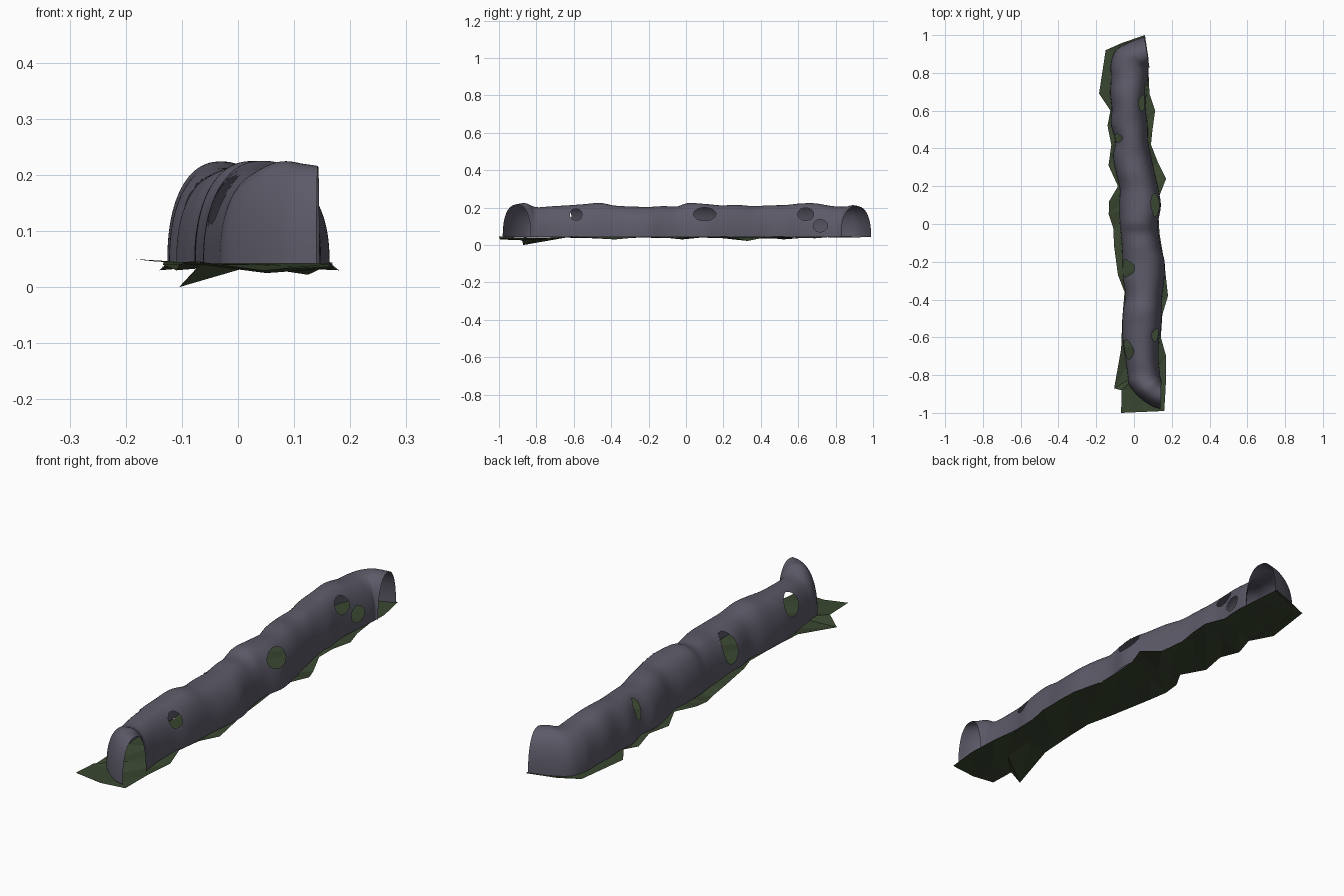
import bpy, bmesh, math
from mathutils import Vector


def material(name, rgb):
    m = bpy.data.materials.new(name)
    m.diffuse_color = (*rgb, 1)
    return m


STONE = material("grey_stone", (0.108, 0.102, 0.138))
GRASS = material("dark_green", (0.042, 0.062, 0.030))


def make_object(name, bm, mat, smooth):
    me = bpy.data.meshes.new(name)
    bm.to_mesh(me)
    bm.free()
    me.materials.append(mat)
    for p in me.polygons:
        p.use_smooth = smooth
    ob = bpy.data.objects.new(name, me)
    bpy.context.collection.objects.link(ob)
    return ob


# Tunnel: straight rings as (y, left x, right x, top z)
straight = [
    (-0.79, -0.035, 0.138, 0.202), (-0.72, -0.045, 0.130, 0.207),
    (-0.62, -0.060, 0.132, 0.213), (-0.54, -0.062, 0.145, 0.219),
    (-0.46, -0.058, 0.148, 0.225), (-0.38, -0.045, 0.150, 0.211),
    (-0.29, -0.058, 0.160, 0.206), (-0.20, -0.060, 0.162, 0.204),
    (-0.12, -0.064, 0.142, 0.208), (-0.05, -0.070, 0.130, 0.206),
    (0.01, -0.076, 0.128, 0.224), (0.10, -0.078, 0.142, 0.220),
    (0.19, -0.076, 0.128, 0.212), (0.27, -0.095, 0.110, 0.215),
    (0.36, -0.110, 0.090, 0.208), (0.44, -0.100, 0.075, 0.212),
    (0.53, -0.122, 0.072, 0.214), (0.61, -0.118, 0.062, 0.222),
    (0.69, -0.126, 0.066, 0.223), (0.77, -0.122, 0.074, 0.210),
]
# Both ends turn towards +x: (left x, left y, right x, right y, top z)
front_bend = [(0.140, -0.980, 0.145, -0.830, 0.216), (0.085, -0.960, 0.143, -0.822, 0.220),
              (0.020, -0.910, 0.141, -0.815, 0.224), (-0.025, -0.850, 0.139, -0.805, 0.210)]
back_bend = [(-0.122, 0.850, 0.076, 0.805, 0.205), (-0.095, 0.920, 0.074, 0.818, 0.207),
             (-0.030, 0.960, 0.075, 0.825, 0.213), (0.055, 0.990, 0.082, 0.830, 0.208)]
rings = front_bend + [(l, y, r, y, t) for y, l, r, t in straight] + back_bend


def catmull(t):
    i = min(int(t), len(rings) - 2)
    f = t - i
    p = [rings[min(max(i + k, 0), len(rings) - 1)] for k in (-1, 0, 1, 2)]
    return [0.5 * (2 * b + (c - a) * f + (2 * a - 5 * b + 4 * c - d) * f * f
                   + (3 * b - a - 3 * c + d) * f ** 3) for a, b, c, d in zip(*p)]


BASE, STEPS, SEGS = 0.042, 270, 56


def arch_point(ring, a):
    lx, ly, rx, ry, top = ring
    c, s = math.cos(a), max(math.sin(a), 0)
    w = 0.5 - 0.5 * math.copysign(abs(c) ** 0.86, c)
    return Vector((lx + (rx - lx) * w, ly + (ry - ly) * w,
                   BASE + (top - BASE) * s ** 0.86))


bm = bmesh.new()
grid = []
for i in range(STEPS + 1):
    ring = catmull(i / STEPS * (len(rings) - 1))
    grid.append([bm.verts.new(arch_point(ring, math.pi * j / SEGS)) for j in range(SEGS + 1)])
# left half vertices are remembered so that each hole pierces one wall only
side = {}
for row in grid:
    for j, v in enumerate(row):
        side[v] = -1 if j < SEGS / 2 else 1
for r0, r1 in zip(grid, grid[1:]):
    for j in range(SEGS):
        bm.faces.new((r0[j], r0[j + 1], r1[j + 1], r1[j]))

# Window holes: (wall side, y, z, half width, half height)
holes = [(1, -0.588, 0.163, 0.033, 0.031), (1, 0.10, 0.165, 0.060, 0.035),
         (1, 0.64, 0.165, 0.043, 0.034), (1, 0.718, 0.103, 0.038, 0.033),
         (-1, -0.665, 0.155, 0.052, 0.043), (-1, -0.235, 0.135, 0.045, 0.060),
         (-1, 0.455, 0.150, 0.022, 0.042)]
for s, hy, hz, hw, hh in holes:
    def dist(p):
        return math.hypot((p.y - hy) / hw, (p.z - hz) / hh)
    dead = [f for f in bm.faces
            if side[f.verts[0]] == s and dist(f.calc_center_median()) < 1]
    rim = {v for f in dead for v in f.verts}
    bmesh.ops.delete(bm, geom=dead, context='FACES')
    # pull the rim onto a clean ellipse
    for v in rim:
        if v.is_valid:
            d = dist(v.co)
            v.co.y = hy + (v.co.y - hy) / d
            v.co.z = hz + (v.co.z - hz) / d
make_object("tunnel_shell", bm, STONE, True)

# Ground: jagged strip, rows of (left x, left y, left z, right x, right y, right z, middle z)
rows = [
    (-0.068, -1.00, 0.045, 0.160, -0.99, 0.036, 0.030),
    (-0.066, -0.88, 0.040, 0.168, -0.86, 0.042, 0.025),
    (-0.105, -0.87, 0.000, 0.170, -0.70, 0.034, 0.040),
    (-0.068, -0.66, 0.040, 0.142, -0.60, 0.045, 0.042),
    (-0.062, -0.50, 0.044, 0.150, -0.48, 0.040, 0.036),
    (-0.050, -0.36, 0.036, 0.180, -0.38, 0.030, 0.042),
    (-0.085, -0.27, 0.046, 0.160, -0.20, 0.046, 0.040),
    (-0.105, -0.12, 0.040, 0.135, -0.05, 0.036, 0.042),
    (-0.110, -0.02, 0.030, 0.130, 0.04, 0.042, 0.040),
    (-0.134, 0.05, 0.040, 0.135, 0.15, 0.046, 0.042),
    (-0.132, 0.12, 0.046, 0.170, 0.24, 0.044, 0.038),
    (-0.085, 0.20, 0.042, 0.125, 0.33, 0.022, 0.040),
    (-0.135, 0.31, 0.036, 0.090, 0.42, 0.040, 0.042),
    (-0.120, 0.42, 0.042, 0.098, 0.50, 0.046, 0.036),
    (-0.140, 0.52, 0.030, 0.112, 0.60, 0.040, 0.042),
    (-0.125, 0.60, 0.044, 0.082, 0.69, 0.036, 0.040),
    (-0.185, 0.69, 0.050, 0.078, 0.78, 0.044, 0.042),
    (-0.150, 0.92, 0.046, 0.076, 0.88, 0.040, 0.040),
    (-0.060, 0.96, 0.042, 0.058, 1.00, 0.046, 0.044),
]
bm = bmesh.new()
strip = []
for lx, ly, lz, rx, ry, rz, mz in rows:
    strip.append([bm.verts.new(p) for p in
                  ((lx, ly, lz), ((lx + rx) / 2, (ly + ry) / 2, mz), (rx, ry, rz))])
for a, b in zip(strip, strip[1:]):
    for j in (0, 1):
        bm.faces.new((a[j], a[j + 1], b[j + 1]))
        bm.faces.new((a[j], b[j + 1], b[j]))
make_object("ground_strip", bm, GRASS, False)
